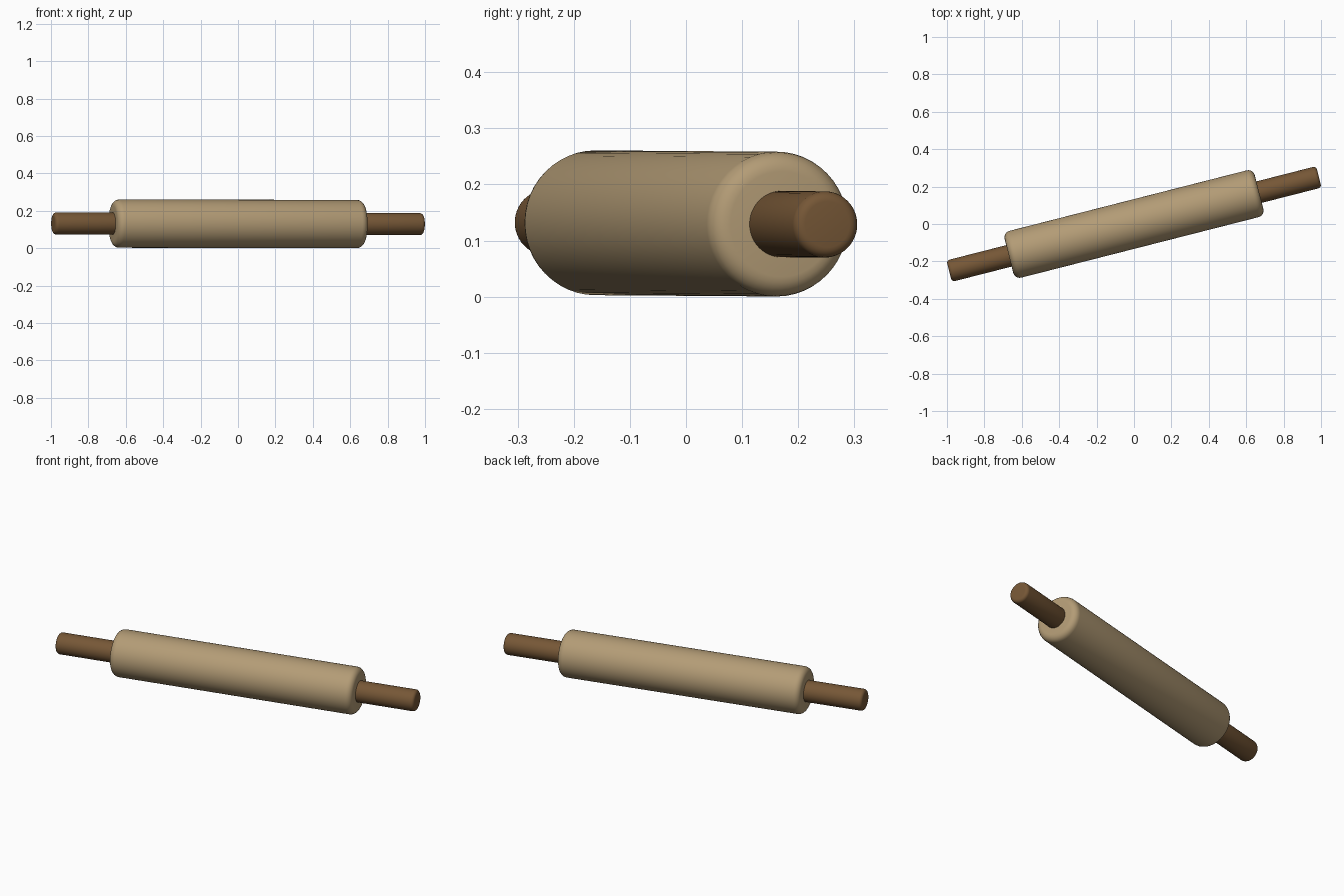
import bpy, math
from mathutils import Matrix

if "Cube" in bpy.data.objects:
    bpy.data.objects.remove(bpy.data.objects["Cube"])

TILT = Matrix.Translation((0, 0, 0.1305)) @ Matrix.Rotation(math.radians(14.3), 4, 'Z') \
    @ Matrix.Rotation(math.radians(0.1), 4, 'Y')


def material(name, rgb):
    m = bpy.data.materials.new(name)
    m.diffuse_color = (*rgb, 1)
    m.use_nodes = True
    m.node_tree.nodes["Principled BSDF"].inputs["Base Color"].default_value = m.diffuse_color
    return m


def rounded_rod(name, x0, x1, radius, bevel, mat):
    """Cylinder along the pin axis with rounded rims."""
    bpy.ops.mesh.primitive_cylinder_add(vertices=48, radius=radius, depth=x1 - x0)
    ob = bpy.context.object
    ob.name = name
    ob.data.transform(Matrix.Translation(((x0 + x1) / 2, 0, 0)) @ Matrix.Rotation(math.pi / 2, 4, 'Y'))
    ob.matrix_world = TILT
    ob.data.materials.append(mat)
    mod = ob.modifiers.new("rounded_rims", 'BEVEL')
    mod.width = bevel
    mod.segments = 5
    mod.limit_method = 'ANGLE'
    mod.angle_limit = math.radians(40)
    bpy.ops.object.modifier_apply(modifier=mod.name)
    bpy.ops.object.shade_smooth_by_angle(angle=math.radians(35))
    return ob


pale_wood = material("pale_wood", (0.45, 0.33, 0.18))
dark_wood = material("dark_wood", (0.18, 0.095, 0.037))

# Main roller
rounded_rod("roller", -0.69, 0.69, 0.129, 0.035, pale_wood)

# Handles at both ends, set slightly into the roller
rounded_rod("handle_right", 0.65, 1.02, 0.059, 0.018, dark_wood)
rounded_rod("handle_left", -1.02, -0.65, 0.059, 0.018, dark_wood)
